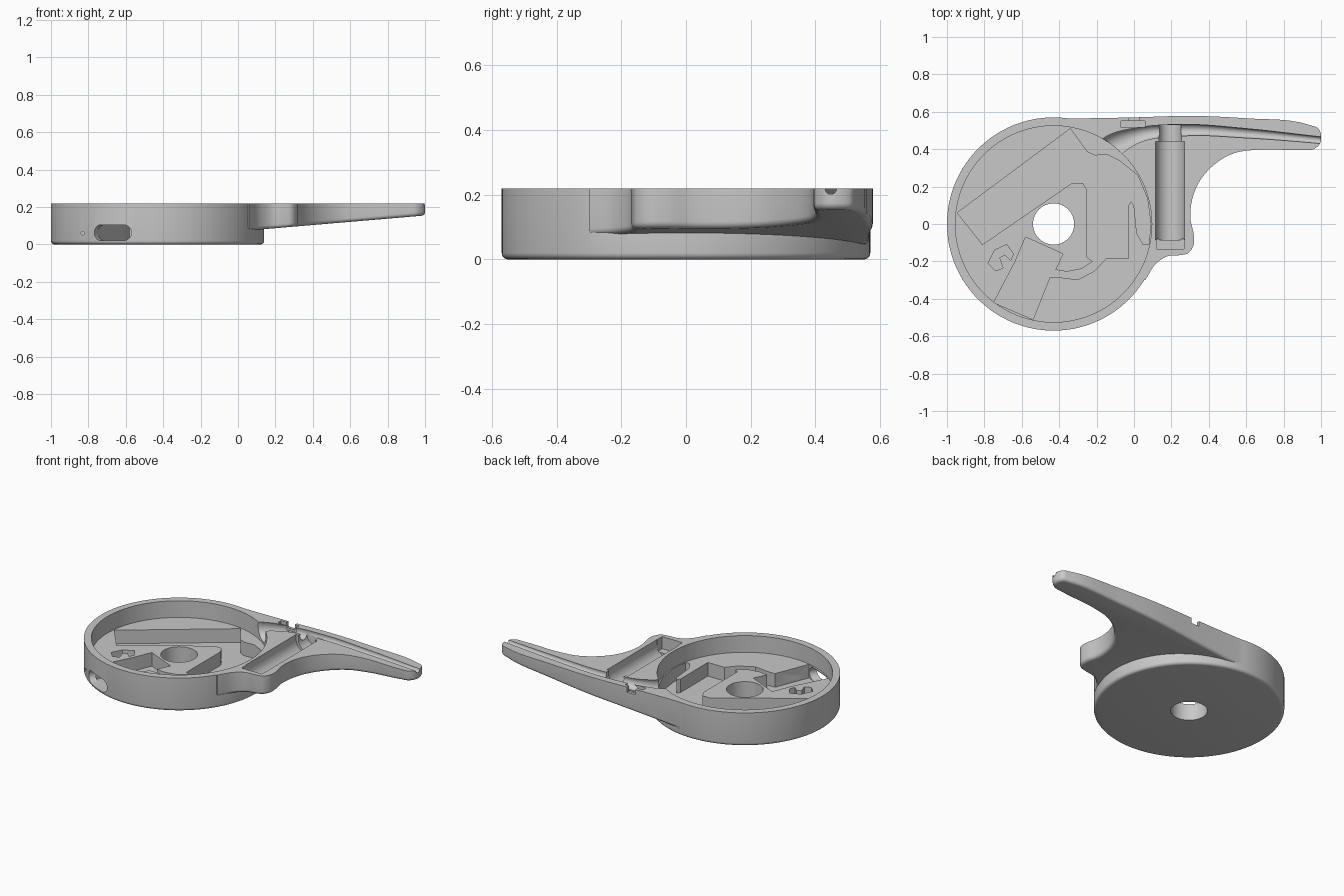
import bpy, bmesh
from math import sin, cos, pi, radians
from mathutils import Vector, Matrix

if "Cube" in bpy.data.objects:
    bpy.data.objects.remove(bpy.data.objects["Cube"], do_unlink=True)

TOP = 0.22
LEDGE = 0.11
FLOOR = 0.02
CX = -0.43

grey = bpy.data.materials.new("plain_grey")
grey.use_nodes = True
grey.diffuse_color = (0.58, 0.58, 0.58, 1)
grey.node_tree.nodes["Principled BSDF"].inputs["Base Color"].default_value = (0.58, 0.58, 0.58, 1)


def circle(cx, cy, r, n=96):
    return [(cx + r * cos(2 * pi * i / n), cy + r * sin(2 * pi * i / n)) for i in range(n)]


def rect(x0, y0, x1, y1):
    return [(x0, y0), (x1, y0), (x1, y1), (x0, y1)]


def smooth_path(points, steps=6):
    """Open curve through the points, with tangents weighted by spacing."""
    p = [Vector(q) for q in points]
    tangents = [(p[1] - p[0]).normalized()]
    for a, b, c in zip(p, p[1:], p[2:]):
        la, lc = (b - a).length, (c - b).length
        tangents.append(((b - a) * (lc / la) + (c - b) * (la / lc)) / (la + lc))
    tangents.append((p[-1] - p[-2]).normalized())
    out = []
    for b, c, m, n in zip(p, p[1:], tangents, tangents[1:]):
        size = (c - b).length
        for i in range(steps):
            t = i / steps
            ease = t * t * (3 - 2 * t)
            out.append(tuple(b + (c - b) * ease + m * (size * t * (1 - t) ** 2)
                             - n * (size * t * t * (1 - t))))
    return out + [tuple(p[-1])]


def inset(pts, d):
    """Counter-clockwise outline moved inwards by d."""
    out = []
    for i, b in enumerate(pts):
        before = (b - pts[i - 1]).normalized()
        after = (pts[(i + 1) % len(pts)] - b).normalized()
        side = (before + after).normalized()
        out.append(b + Vector((-side.y, side.x)) * (d / max(side.dot(after), 0.4)))
    return out


def prism(name, pts, z0, z1, slope=0, round_off=0, matrix=Matrix()):
    """Extruded outline; the underside may slope along x and have a rounded edge."""
    pts = [Vector(p) for p in pts]
    if sum(a.cross(b) for a, b in zip(pts, pts[1:] + pts[:1])) < 0:
        pts.reverse()
    bm = bmesh.new()
    rings = []
    for k in range(6 if round_off else 1):
        a = k * pi / 10
        ring = inset(pts, round_off * (1 - sin(a))) if round_off else pts
        rise = round_off * (1 - cos(a))
        rings.append([bm.verts.new((p.x, p.y, z0 + slope * p.x + rise)) for p in ring])
    rings.append([bm.verts.new((p.x, p.y, z1)) for p in pts])
    bm.faces.new(rings[0][::-1])
    bm.faces.new(rings[-1])
    for low, high in zip(rings, rings[1:]):
        for i in range(len(pts)):
            bm.faces.new((low[i - 1], low[i], high[i], high[i - 1]))
    bm.transform(matrix)
    bm.normal_update()
    mesh = bpy.data.meshes.new(name)
    bm.to_mesh(mesh)
    bm.free()
    mesh.materials.append(grey)
    obj = bpy.data.objects.new(name, mesh)
    bpy.context.collection.objects.link(obj)
    return obj


def combine(body, tool, operation):
    tool.hide_render = True
    mod = body.modifiers.new("cut", 'BOOLEAN')
    mod.operation, mod.solver, mod.object = operation, 'EXACT', tool
    bpy.ops.object.select_all(action='DESELECT')
    bpy.context.view_layer.objects.active = body
    body.select_set(True)
    bpy.ops.object.modifier_apply(modifier=mod.name)
    bpy.data.objects.remove(tool, do_unlink=True)


# Round housing
housing = prism("housing", circle(CX, 0, 0.57, 128), 0, TOP, round_off=0.02)

# Tapering arm with its boss, joined to the housing
arm_outline = smooth_path([
    (-0.43, 0.566), (-0.3, 0.565), (0, 0.57), (0.3, 0.578), (0.6, 0.565), (0.94, 0.529),
    (0.984, 0.512), (1.0, 0.475), (0.993, 0.428), (0.96, 0.4), (0.9, 0.396), (0.64, 0.396),
    (0.54, 0.38), (0.42, 0.31), (0.34, 0.21), (0.305, 0.1), (0.303, 0.02), (0.32, -0.06),
    (0.318, -0.115), (0.29, -0.155), (0.24, -0.167), (0.18, -0.172), (0.12, -0.21), (0.06, -0.3)])
arm_outline += [(-0.05, -0.3), (-0.48, 0.3), (-0.48, 0.5)]
arm = prism("arm", arm_outline, 0.07, TOP, slope=0.085, round_off=0.02)
combine(housing, arm, 'UNION')


def cut(pts, z0, z1=0.3, matrix=Matrix()):
    combine(housing, prism("cutter", pts, z0, z1, matrix=matrix), 'DIFFERENCE')


# Wide recess and centre hole
cut(circle(CX, 0, 0.525, 128), LEDGE)
cut(circle(CX, 0, 0.11, 64), -0.1)

# Deep pocket: battery bay, wire channel, switch tongue and port bay
cut([(-0.945, 0.06), (-0.34, 0.51), (-0.25, 0.385), (-0.21, 0.367), (-0.14, 0.37), (-0.08, 0.34),
     (0.02, 0.26), (0.072, 0.135), (0.09, 0), (0.079, -0.108), (0.05, -0.11), (0.015, -0.05),
     (0, 0.1), (-0.015, 0.12), (-0.03, 0.1), (-0.03, -0.185), (-0.15, -0.185), (-0.21, -0.25),
     (-0.3, -0.298), (-0.4, -0.285), (-0.45, -0.285), (-0.54, -0.51), (-0.75, -0.42),
     (-0.635, -0.2), (-0.58, -0.07), (-0.38, -0.16), (-0.42, -0.245), (-0.36, -0.255),
     (-0.28, -0.24), (-0.22, -0.2), (-0.25, -0.18), (-0.25, 0.18), (-0.275, 0.22),
     (-0.33, 0.22), (-0.81, -0.11)], FLOOR, 0.15)

# Hooked catch pocket
cut([(-0.78, -0.21), (-0.745, -0.14), (-0.68, -0.11), (-0.645, -0.16), (-0.66, -0.195),
     (-0.69, -0.165), (-0.72, -0.18), (-0.7, -0.235), (-0.74, -0.25)], FLOOR, 0.15)

# Rounded port opening through the wall
r = 0.042
port = [(side * 0.068 + r * cos(a), r * sin(a))
        for side, start in ((1, -90), (-1, 90))
        for a in (radians(start + 18 * i) for i in range(11))]
lay_down = Matrix.Rotation(pi / 2, 4, 'X')
cut(port, 0, 0.25, Matrix.Translation((-0.6, -0.37, 0.063))
    @ Matrix.Rotation(radians(-27), 4, 'Z') @ lay_down)

# Pin hole beside the port
cut(circle(0, 0, 0.009, 16), 0, 0.2, Matrix.Translation((-0.83, -0.33, 0.06)) @ lay_down)


def trough(x, r, axis_z, y0, y1):
    """Round-bottomed slot running along y, open at the top."""
    pts = [(r * cos(a), r * sin(a)) for a in (pi + pi * i / 20 for i in range(21))]
    cut(pts + [(r, 0.2), (-r, 0.2)], 0, y1 - y0, Matrix.Translation((x, y1, axis_z)) @ lay_down)


# Barrel trough with a narrower neck and an end stop
trough(0.193, 0.077, 0.19, -0.085, 0.44)
trough(0.193, 0.06, 0.19, 0.42, 0.53)
cut(rect(0.12, -0.135, 0.268, -0.08), 0.14)

# Wire groove along the arm, flaring into the housing
curve = bpy.data.curves.new("groove_path", 'CURVE')
curve.dimensions = '3D'
curve.bevel_depth = 1
curve.bevel_resolution = 5
curve.use_fill_caps = True
path = smooth_path([(-0.17, 0.37, 0.19, 0.075), (-0.1, 0.425, 0.19, 0.068), (0.02, 0.475, 0.2, 0.045),
                    (0.27, 0.502, 0.21, 0.033), (0.6, 0.485, 0.215, 0.026), (1.03, 0.445, 0.22, 0.018)])
spline = curve.splines.new('POLY')
spline.points.add(len(path) - 1)
for point, (x, y, z, radius) in zip(spline.points, path):
    point.co = (x, y, z, 1)
    point.radius = radius
tube = bpy.data.objects.new("groove_tube", curve)
bpy.context.collection.objects.link(tube)
bpy.context.view_layer.update()
tube_mesh = bpy.data.meshes.new_from_object(tube.evaluated_get(bpy.context.evaluated_depsgraph_get()))
bpy.data.objects.remove(tube, do_unlink=True)
bm = bmesh.new()
bm.from_mesh(tube_mesh)
bmesh.ops.remove_doubles(bm, verts=bm.verts, dist=0.0001)
bmesh.ops.recalc_face_normals(bm, faces=bm.faces)
bm.to_mesh(tube_mesh)
bm.free()
groove = bpy.data.objects.new("groove_cutter", tube_mesh)
bpy.context.collection.objects.link(groove)
combine(housing, groove, 'DIFFERENCE')

# Clip notch on the back edge
cut(rect(-0.07, 0.515, 0.06, 0.55), 0.17)
cut(rect(-0.03, 0.54, 0.03, 0.62), 0.185)

# Finish: one material, smooth rounds, crisp edges
housing.data.materials.clear()
housing.data.materials.append(grey)
bpy.ops.object.select_all(action='DESELECT')
housing.select_set(True)
bpy.context.view_layer.objects.active = housing
bpy.ops.object.shade_smooth_by_angle(angle=radians(30))
